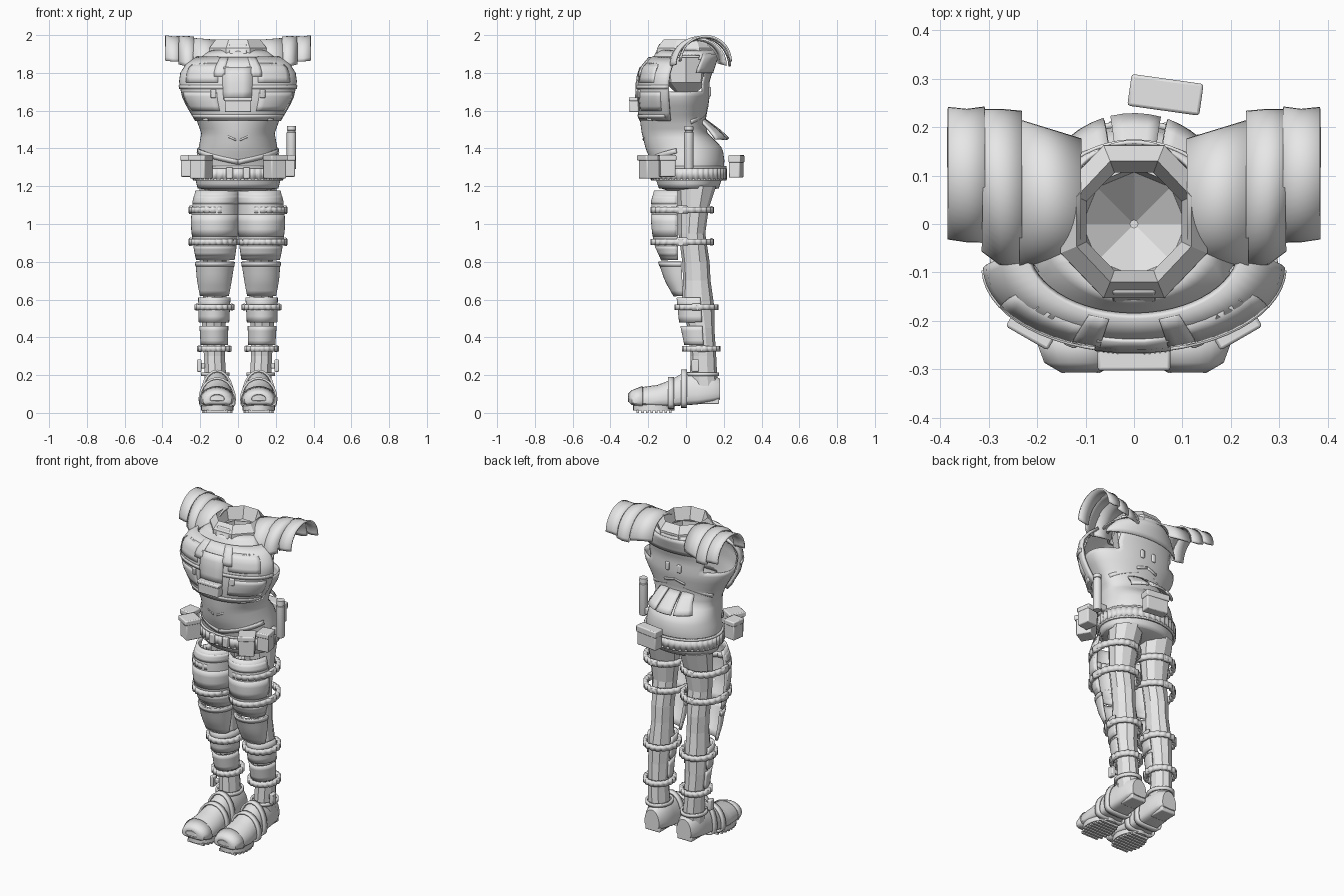
import bpy, bmesh
from math import sin, cos, pi, radians
from mathutils import Vector, Matrix

default_cube = bpy.data.objects.get("Cube")
if default_cube:
    bpy.data.objects.remove(default_cube, do_unlink=True)

grey = bpy.data.materials.new("light_grey")
grey.use_nodes = True
grey.diffuse_color = (0.8, 0.8, 0.8, 1)
grey.node_tree.nodes["Principled BSDF"].inputs["Base Color"].default_value = (0.8, 0.8, 0.8, 1)


def finish(name, bm, thick=0, bevel=0, smooth=True):
    bmesh.ops.recalc_face_normals(bm, faces=bm.faces)
    mesh = bpy.data.meshes.new(name)
    bm.to_mesh(mesh)
    bm.free()
    obj = bpy.data.objects.new(name, mesh)
    bpy.context.collection.objects.link(obj)
    mesh.materials.append(grey)
    if thick:
        mod = obj.modifiers.new("thickness", "SOLIDIFY")
        mod.thickness, mod.offset = thick, 0
    if bevel:
        mod = obj.modifiers.new("soft_edges", "BEVEL")
        mod.width, mod.segments = bevel, 2
    if smooth:
        bpy.ops.object.select_all(action="DESELECT")
        obj.select_set(True)
        bpy.context.view_layer.objects.active = obj
        bpy.ops.object.shade_smooth_by_angle(angle=radians(35))
    return obj


def skin(name, rows, closed=True, caps=False, thick=0, hole=None, smooth=True):
    """Joins rows of points into a surface; hole is a rule for faces left out."""
    bm = bmesh.new()
    rows = [[bm.verts.new(p) for p in row] for row in rows]
    n = len(rows[0])
    for low, high in zip(rows, rows[1:]):
        for i in range(n if closed else n - 1):
            j = (i + 1) % n
            quad = (low[i], low[j], high[j], high[i])
            centre = sum((v.co for v in quad), Vector()) / 4
            if not (hole and hole(centre)):
                bm.faces.new(quad)
    if caps:
        bm.faces.new(rows[0])
        bm.faces.new(rows[-1])
    return finish(name, bm, thick, smooth=smooth)


def ring(sec, a0=0, a1=360, n=40, side=1, grow=0, rib=0):
    """Egg-shaped section: angle 0 is the front, 90 is the outer side."""
    z, cx, cy, rx, front, back = sec
    whole = a1 - a0 == 360
    pts = []
    for i in range(n):
        a = radians(a0 + (a1 - a0) * i / (n if whole else n - 1))
        g = grow + (rib if i % 4 < 2 else 0)
        ry = front if cos(a) > 0 else back
        pts.append(Vector((side * (cx + (rx + g) * sin(a)), cy - (ry + g) * cos(a), z)))
    return pts


def at(secs, z):
    """Section of a form at height z."""
    for lo, hi in zip(secs, secs[1:]):
        if z <= hi[0]:
            t = max(0, (z - lo[0]) / (hi[0] - lo[0]))
            return [z] + [p + (q - p) * t for p, q in zip(lo[1:], hi[1:])]
    return [z] + list(secs[-1][1:])


def patch(name, secs, a0, a1, z0, z1, grow=0.01, thick=0.012, side=1, steps=4, slant=0):
    """Plate that follows the surface of a form."""
    n = max(4, int(abs(a1 - a0) / 6))
    rows = []
    for k in range(steps + 1):
        z = z0 + (z1 - z0) * k / steps
        rows.append(ring(at(secs, z), a0, a1, n, side, grow))
    if slant:
        for row in rows:
            for i, p in enumerate(row):
                p.z += slant * i / (n - 1)
    return skin(name, rows, False, thick=thick)


def box(name, loc, size, turn=0, bevel=0.006, tilt=0):
    bm = bmesh.new()
    bmesh.ops.create_cube(bm, size=1)
    bm.transform(Matrix.Translation(loc) @ Matrix.Rotation(radians(turn), 4, "Z")
                 @ Matrix.Rotation(radians(tilt), 4, "X") @ Matrix.Diagonal((*size, 1)))
    return finish(name, bm, bevel=bevel)


def band(name, sec, height, side=1, rib=0.006, n=96, thick=0.012):
    z = sec[0]
    rows = [ring([z + h * height, *sec[1:]], n=n, side=side, rib=rib) for h in (-0.5, 0.5)]
    return skin(name, rows, thick=thick)


# Torso shell with arm holes: height, centre x, centre y, half width, front, back
torso = [(1.19, 0, .02, .21, .16, .15), (1.25, 0, .02, .225, .18, .17),
         (1.33, 0, .02, .22, .20, .18), (1.40, 0, .02, .205, .23, .17),
         (1.48, 0, 0, .19, .23, .11), (1.55, 0, -.02, .215, .22, .12),
         (1.66, 0, -.03, .28, .21, .15), (1.75, 0, -.04, .30, .19, .16),
         (1.82, 0, -.03, .28, .18, .17), (1.88, 0, 0, .22, .17, .16),
         (1.92, 0, .01, .15, .16, .16)]
skin("torso_shell", [ring(at(torso, 1.19 + .0243 * i), n=56) for i in range(31)], thick=0.008,
     hole=lambda c: abs(c.x) > .19 and -.1 < c.y < .1 and 1.71 < c.z < 1.9)
skin("pelvis_underside", [ring((z, 0, .02, r, r * .75, r * .72)) for z, r in
                          ((1.19, .21), (1.175, .15), (1.17, .04))], caps=True)

# Chest vest and its straps, panels and pouches
vest = [(1.54, 0, -.08, .215, .16, .1), (1.66, 0, -.09, .285, .165, .1),
        (1.75, 0, -.09, .305, .162, .1), (1.82, 0, -.08, .295, .16, .1),
        (1.88, 0, -.05, .22, .14, .1)]
patch("vest_front", vest, -90, 90, 1.55, 1.88, 0, .016, steps=8)
patch("vest_placard", vest, -15, 14, 1.66, 1.83, .01, .01)
patch("vest_strap", vest, -88, 88, 1.715, 1.735, .01, .008, steps=1)
patch("vest_hem", vest, -80, 80, 1.56, 1.58, .008, .008, steps=1)
box("vest_pouch", (0, -.275, 1.63), (.14, .05, .075))
box("vest_pouch_flap", (0, -.278, 1.66), (.15, .05, .02))
for s in (1, -1):
    patch("chest_panel", vest, 20, 62, 1.75, 1.85, .006, .008, side=s)
    patch("rib_panel", vest, 22, 75, 1.60, 1.70, .006, .008, side=s)
    patch("shoulder_strap", vest, 13, 24, 1.78, 1.88, .01, .008, side=s)
    box("vest_buckle", (s * .13, -.244, 1.69), (.03, .02, .045), s * 22)
    box("hem_tab", (s * .17, -.19, 1.565), (.035, .02, .04), s * 40)
    patch("waist_wrap", torso, 0, 70, 1.315, 1.34, .008, .008, s, 1, .06)
    patch("belly_strap", torso, 3, 22, 1.44, 1.45, .005, .006, s, 1, .03)

# Back plates and flared tail flaps
flare = [(1.44, 0, .03, .20, .2, .20), (1.49, 0, .03, .17, .2, .15), (1.55, 0, .02, .14, .2, .08)]
for a0, a1 in ((130, 160), (164, 194), (198, 230)):
    patch("back_flap", flare, a0, a1, 1.45, 1.55, .005, .012)
patch("upper_back_plate", torso, 120, 240, 1.80, 1.90, .006, .008)
for s in (1, -1):
    patch("spine_strap", torso, 164, 180, 1.60, 1.615, .005, .006, s, 1, .02)
    patch("lumbar_strap", torso, 110, 165, 1.53, 1.55, .005, .006, s, 1, .05)
    box("back_clip", (s * .04, .122, 1.70), (.025, .02, .05))

# Faceted collar, with lining that closes the neck
collar = [(1.88, .16, .165), (1.93, .158, .165), (1.97, .128, .135), (1.90, .112, .115)]
skin("collar", [[Vector((rx * sin(a), .005 - ry * cos(a), z))
                 for a in [pi / 8 + pi / 4 * i for i in range(8)]] for z, rx, ry in collar],
     thick=.012, smooth=False)
skin("neck_lining", [ring((z, 0, 0, r, r, r), n=8) for z, r in ((1.89, .12), (1.75, .11), (1.66, .01))],
     thick=.006, smooth=False)
box("collar_front_plate", (0, -.145, 1.925), (.09, .015, .06), tilt=-20)

# Arched shoulder guards in three steps: x, centre y, half depth, bottom, top at each end
guards = [((.11, .05, .122, 1.85, 1.97), (.237, .063, .148, 1.84, 1.98)),
          ((.232, .074, .155, 1.835, 1.988), (.275, .076, .157, 1.835, 1.99), (.312, .09, .143, 1.845, 1.988)),
          ((.308, .102, .136, 1.86, 1.99), (.345, .10, .133, 1.86, 1.988), (.385, .105, .132, 1.865, 1.995))]
for s in (1, -1):
    for secs in guards:
        skin("shoulder_guard", [[Vector((s * x, cy - ry * cos(a), low + (top - low) * sin(a)))
                                 for a in [pi * i / 24 for i in range(25)]]
                                for x, cy, ry, low, top in secs], False, thick=.01)

# Belt, buckles, pouches and canister
band("belt", (1.265, 0, .02, .23, .195, .185), .06, n=160)
for z in (1.235, 1.30):
    band("belt_edge", (z, 0, .02, .232, .198, .188), .012, rib=0)
for s in (1, -1):
    box("belt_buckle", (s * .045, -.185, 1.27), (.035, .03, .06))
    box("front_pouch", (s * .195, -.19, 1.295), (.09, .09, .11), s * 30)
    box("front_pouch_lid", (s * .197, -.193, 1.35), (.10, .10, .03), s * 30)
    box("side_pouch", (s * .26, -.10, 1.30), (.075, .08, .10), s * 8)
    box("side_pouch_lid", (s * .26, -.10, 1.35), (.08, .09, .03), s * 8)
box("back_pouch", (.065, .265, 1.295), (.14, .06, .10), -8)
box("back_pouch_lid", (.065, .267, 1.345), (.15, .066, .04), -8)
canister = [(1.29, .022), (1.30, .025), (1.485, .025), (1.487, .021), (1.495, .021), (1.497, .025), (1.52, .023)]
skin("canister", [ring((z, .283, .015, r, r, r), n=20) for z, r in canister], caps=True)
box("canister_bracket", (.25, .015, 1.32), (.05, .03, .04))

# Sections of one leg, its thigh guard, knee guard and shin guard
leg = [(.07, .115, .10, .06, .07, .075), (.20, .12, .09, .06, .07, .075),
       (.30, .125, .09, .058, .065, .07), (.45, .128, .08, .065, .07, .07),
       (.56, .125, .06, .068, .085, .09), (.70, .122, .055, .062, .07, .075),
       (.80, .122, .05, .065, .07, .075), (.95, .12, .04, .075, .08, .062),
       (1.08, .115, .05, .09, .09, .07), (1.20, .11, .06, .10, .11, .10)]
thigh = [(.81, .12, -.045, .095, .08, .1), (.90, .122, -.045, .11, .12, .1),
         (1.0, .123, -.045, .12, .132, .1), (1.12, .118, -.045, .115, .132, .1),
         (1.175, .11, -.045, .108, .118, .1)]
knee = [(.62, .125, -.02, .07, .04, .06), (.70, .125, -.025, .085, .08, .06), (.80, .122, -.03, .097, .11, .06)]
shin = [(.35, .125, .08, .07, .085, .08), (.47, .128, .07, .075, .10, .09), (.62, .125, .06, .08, .105, .09)]
foot = [(-.305, .035, .065, .095), (-.285, .07, .048, .115), (-.23, .09, .038, .137), (-.15, .093, .033, .148),
        (-.08, .085, .033, .175), (-.01, .075, .04, .215), (.06, .072, .045, .22),
        (.14, .07, .06, .205), (.18, .05, .07, .18)]


def foot_row(y, half, low, high, s, grow=0):
    """Boot section that is wide and flat below and domed on top."""
    pts = []
    for i in range(20):
        c, d = cos(pi * i / 10), sin(pi * i / 10)
        power = 1 if d > 0 else .5
        c, d = (abs(v) ** power * (1 if v > 0 else -1) for v in (c, d))
        height = high - low
        pts.append(Vector((s * (.11 + (half + grow) * c), y,
                           low + height * .3 + (height * (.7 if d > 0 else .3) + grow) * d)))
    return pts


for s in (1, -1):
    skin("leg", [ring(sec, n=10, side=s) for sec in leg], caps=True, smooth=False)
    # Thigh guard with raised panels and two hoops
    patch("thigh_guard", thigh, -92, 92, .81, 1.175, 0, .014, s, 10)
    for z0, z1 in ((.83, .885), (.935, 1.05), (1.105, 1.15)):
        patch("thigh_panel", thigh, -85, 88, z0, z1, .004, .008, s, 3)
    for z in (.905, 1.075):
        band("thigh_hoop", (z, .127, -.01, .12, .162, .142), .032, s, thick=.02)
        box("hoop_buckle", (s * .25, -.02, z), (.02, .06, .045))
        box("hoop_clip", (s * .127, .135, z), (.05, .02, .04))
    # Knee and shin
    patch("knee_guard", knee, -95, 95, .62, .80, 0, .014, s, 6)
    patch("knee_rim", knee, -95, 95, .775, .80, .005, .008, s, 1)
    patch("upper_shin_guard", shin, -100, 100, .48, .61, 0, .012, s)
    patch("lower_shin_guard", shin, -100, 100, .36, .46, -.004, .012, s)
    for z, cy, r in ((.56, .055, .092), (.34, .08, .077)):
        band("shin_hoop", (z, .125, cy, r, r + .01, r + .01), .03, s, n=72, thick=.018)
        for dx in (-1, 1):
            box("shin_clip", (s * (.125 + dx * r), cy, z), (.02, .05, .036))
    box("ankle_clip", (s * .205, .05, .25), (.025, .04, .065))
    box("ankle_clip_mount", (s * .19, .06, .25), (.03, .02, .03))
    # Boot, its straps, cuff and treaded sole
    skin("boot", [foot_row(*f, s) for f in foot], caps=True)
    band("boot_cuff", (.205, .12, .09, .07, .08, .08), .02, s, rib=0)
    for f in foot[4:6]:
        y, *rest = f
        skin("boot_strap", [foot_row(y + d, *rest, s, .008) for d in (-.016, .016)], thick=.012)
    skin("toe_cap", [foot_row(*f, s, .003) for f in foot[:3]], thick=.006)
    skin("sole", [ring((z, .11, -.17, .085, .11, .11), n=28, side=s) for z in (.012, .045)], caps=True)
    for i in range(8):
        y = -.255 + .0245 * i
        width = .16 * (1 - ((y + .17) / .12) ** 2) ** .5
        box("sole_tread", (s * .11, y, .008), (width, .014, .016), bevel=0)
    box("heel_plate", (s * .11, .125, .062), (.10, .10, .03))
